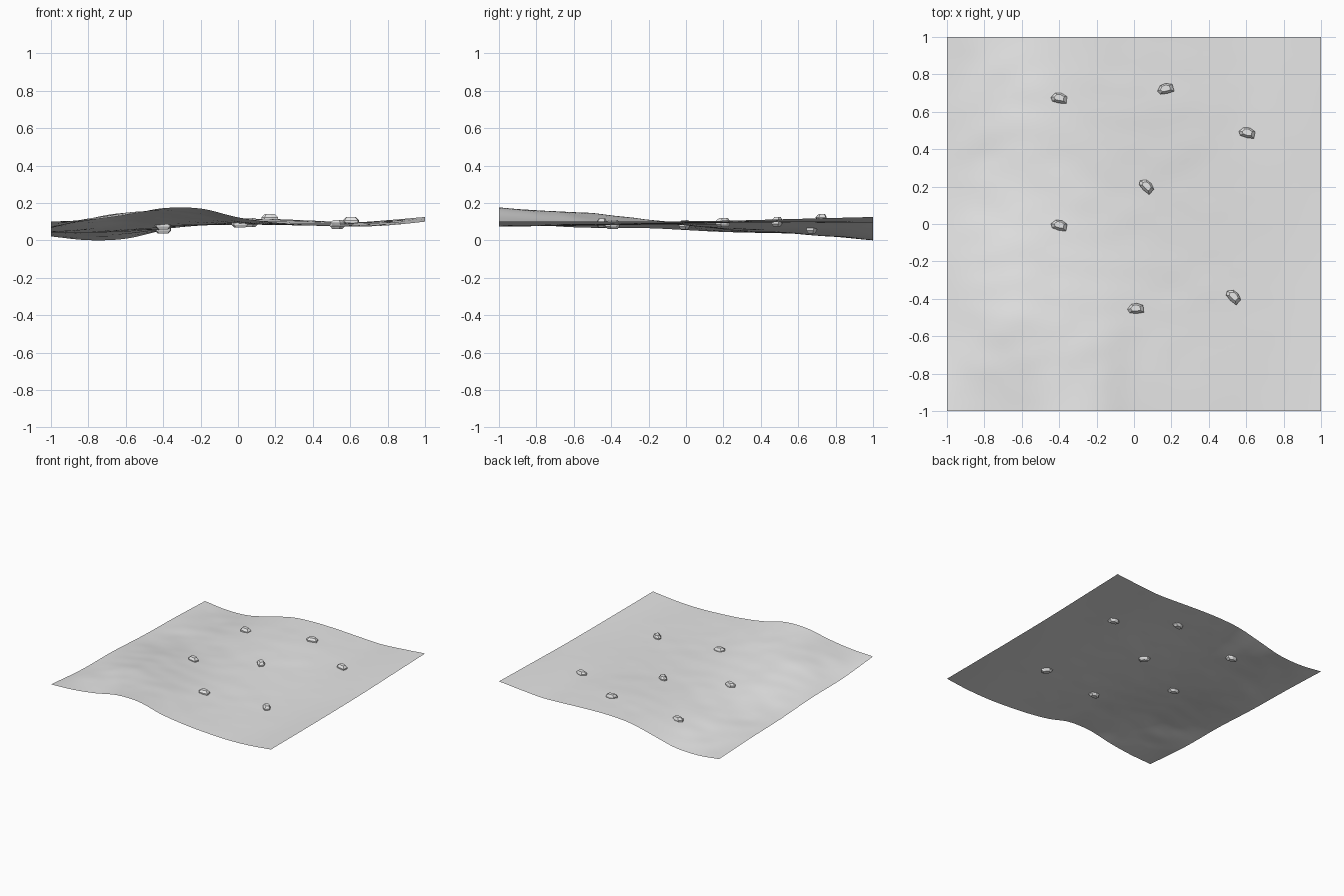
import bpy, bmesh, math
from mathutils import Vector, noise

if "Cube" in bpy.data.objects:
    bpy.data.objects.remove(bpy.data.objects["Cube"])

grey = bpy.data.materials.new("stone_grey")
grey.diffuse_color = (0.8, 0.8, 0.8, 1)
grey.use_nodes = True
grey.node_tree.nodes["Principled BSDF"].inputs["Base Color"].default_value = grey.diffuse_color

# Ground heights in thousandths: rows run front to back, columns left to right
HEIGHTS = [
    [100, 110, 135, 172, 170, 123, 95, 80, 73, 80, 100],
    [70, 115, 148, 148, 130, 98, 84, 79, 79, 85, 100],
    [65, 93, 112, 100, 90, 85, 85, 85, 85, 90, 101],
    [45, 53, 60, 66, 80, 90, 95, 95, 94, 98, 105],
    [36, 35, 40, 61, 90, 108, 112, 105, 97, 104, 115],
    [21, 1, 9, 55, 100, 114, 111, 102, 95, 108, 125],
]


def spline(values, t):
    """Smooth curve through evenly spaced values, t in 0..1."""
    n = len(values) - 1
    i = min(int(t * n), n - 1)
    f = t * n - i
    b, c = values[i], values[i + 1]
    a = values[i - 1] if i > 0 else 2 * b - c
    d = values[i + 2] if i + 2 <= n else 2 * c - b
    return b + 0.5 * f * (c - a + f * (2 * a - 5 * b + 4 * c - d
                                       + f * (3 * (b - c) + d - a)))


def ground_height(x, y):
    u, v = (x + 1) / 2, (y + 1) / 2
    z = spline([spline(row, u) for row in HEIGHTS], v) / 1000
    # Fine ripples, stronger on the left and fading out at the border
    fade = max(0, min(1, (1 - max(abs(x), abs(y))) * 5))
    ripple = noise.noise(Vector((x * 5, y * 7, 3))) * 0.005 * (1 - u) * fade
    return max(0, z + ripple)


def add_object(name, bm):
    mesh = bpy.data.meshes.new(name)
    bm.to_mesh(mesh)
    bm.free()
    mesh.materials.append(grey)
    obj = bpy.data.objects.new(name, mesh)
    bpy.context.collection.objects.link(obj)
    return obj


# Ground: one smooth rolling sheet
bm = bmesh.new()
bmesh.ops.create_grid(bm, x_segments=80, y_segments=80, size=1)
for v in bm.verts:
    v.co.z = ground_height(v.co.x, v.co.y)
for f in bm.faces:
    f.smooth = True
add_object("ground", bm)

# Rocks: the same faceted stone, half sunk into the ground
OUTLINE = [(-.045, .008), (-.036, -.014), (0, -.024), (.038, -.026),
           (.042, .012), (.012, .030), (-.02, .030)]
# (height, scale, shift in y) of each ring
RINGS = [(-.022, .65, 0), (-.008, .97, 0), (.010, 1, 0), (.027, .6, .004)]


def add_rock(name, x, y, degrees):
    bm = bmesh.new()
    rings = [[bm.verts.new((px * s, py * s + dy, z)) for px, py in OUTLINE]
             for z, s, dy in RINGS]
    n = len(OUTLINE)
    for low, high in zip(rings, rings[1:]):
        for i in range(n):
            j = (i + 1) % n
            bm.faces.new((low[i], low[j], high[j], high[i]))
    bm.faces.new(rings[0][::-1])
    bm.faces.new(rings[-1])
    obj = add_object(name, bm)
    obj.location = (x, y, ground_height(x, y))
    obj.rotation_euler.z = math.radians(degrees)


ROCKS = [(-.40, .67, 0), (.17, .72, 22), (.605, .485, -4), (.065, .20, -35),
         (-.40, -.01, -4), (.01, -.455, 12), (.53, -.39, -35)]
for i, (x, y, angle) in enumerate(ROCKS, 1):
    add_rock(f"rock_{i}", x, y, angle)
